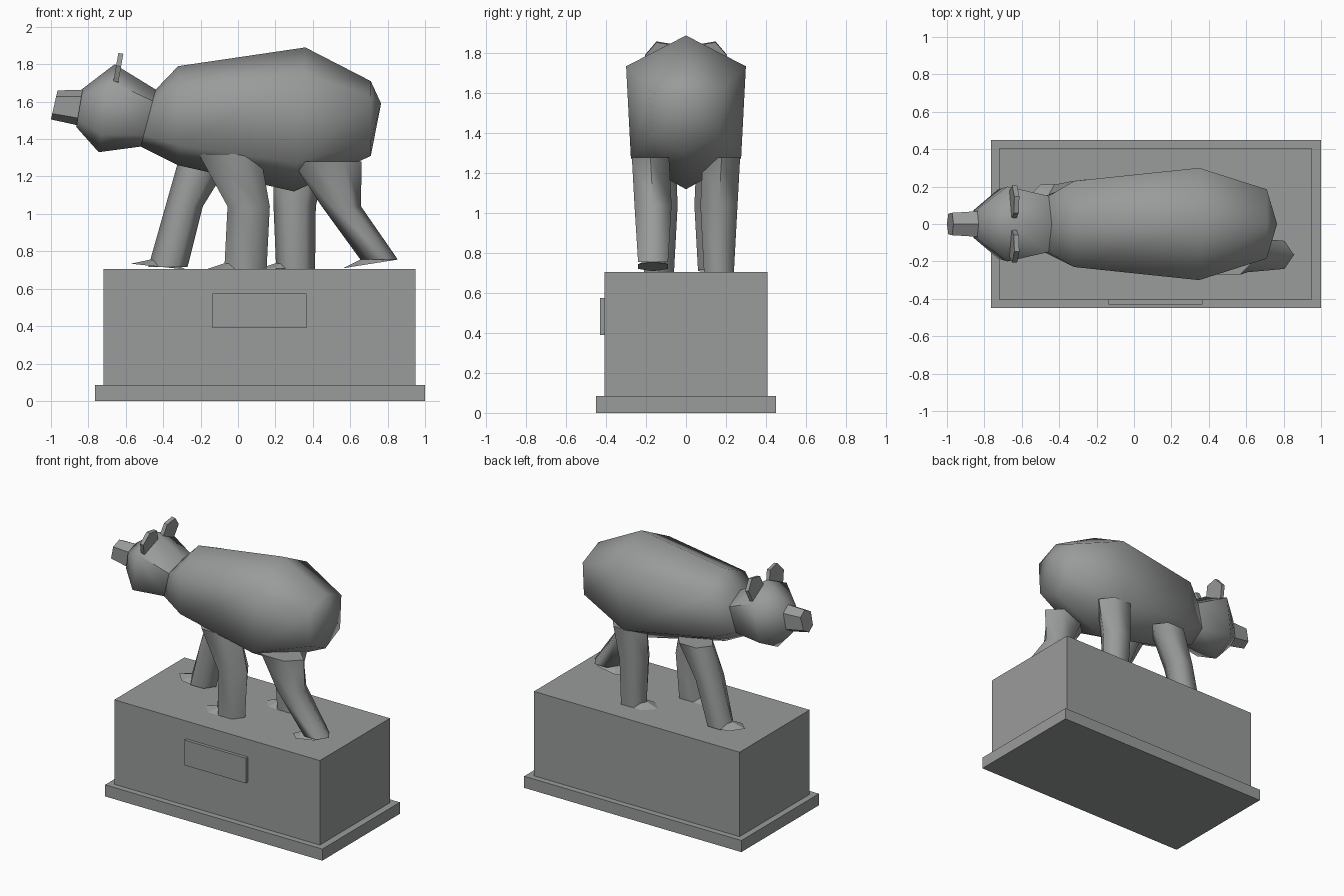
import bpy, bmesh, math
from mathutils import Matrix, Vector

if "Cube" in bpy.data.objects:
    bpy.data.objects.remove(bpy.data.objects["Cube"])

stone = bpy.data.materials.new("grey_stone")
stone.diffuse_color = (0.32, 0.33, 0.325, 1)
stone.use_nodes = True
stone.node_tree.nodes["Principled BSDF"].inputs["Base Color"].default_value = stone.diffuse_color


def finish(name, bm, smooth=None):
    bmesh.ops.recalc_face_normals(bm, faces=bm.faces)
    me = bpy.data.meshes.new(name)
    bm.to_mesh(me)
    bm.free()
    me.materials.append(stone)
    ob = bpy.data.objects.new(name, me)
    bpy.context.collection.objects.link(ob)
    if smooth:
        bpy.context.view_layer.objects.active = ob
        ob.select_set(True)
        bpy.ops.object.shade_smooth_by_angle(angle=math.radians(smooth))
        ob.select_set(False)
    return ob


def box(name, x0, x1, y0, y1, z0, z1):
    bm = bmesh.new()
    bmesh.ops.create_cube(bm, size=1)
    for v in bm.verts:
        v.co = ((x0 + x1) / 2 + v.co.x * (x1 - x0),
                (y0 + y1) / 2 + v.co.y * (y1 - y0),
                (z0 + z1) / 2 + v.co.z * (z1 - z0))
    return finish(name, bm)


def loft(name, rings, tip=None, smooth=66):
    """Skin rings of equal point count; the end closes flat or on a tip."""
    bm = bmesh.new()
    loops = [[bm.verts.new(p) for p in r] for r in rings]
    n = len(loops[0])
    for a, b in zip(loops, loops[1:]):
        for i in range(n):
            j = (i + 1) % n
            bm.faces.new((a[i], a[j], b[j], b[i]))
    bm.faces.new(loops[0])
    if tip:
        t = bm.verts.new(tip)
        for i in range(n):
            bm.faces.new((loops[-1][i], loops[-1][(i + 1) % n], t))
    else:
        bm.faces.new(loops[-1])
    return finish(name, bm, smooth)


def section(xt, zt, xb, zb, w):
    """Upright six-sided section from its top point, bottom point and half width."""
    top, bot = Vector((xt, 0, zt)), Vector((xb, 0, zb))
    pts = ((0, 1), (w, .8), (w * .92, .2), (0, 0), (-w * .92, .2), (-w, .8))
    return [bot.lerp(top, f) + Vector((0, y, 0)) for y, f in pts]


def level(x, y, z, rx, ry):
    """Level six-sided section of a leg."""
    return [(x + rx * math.cos(k * math.pi / 3),
             y + ry / .866 * math.sin(k * math.pi / 3), z) for k in range(6)]


# plinth with plaque
box("plinth_foot", -0.765, 1.0, -0.45, 0.45, 0, 0.085)
box("plinth_block", -0.72, 0.95, -0.407, 0.407, 0.085, 0.705)
box("plaque", -0.135, 0.365, -0.43, -0.40, 0.39, 0.575)

# body
loft("body", [section(-0.44, 1.665, -0.52, 1.36, 0.15),
              section(-0.32, 1.79, -0.32, 1.26, 0.23),
              section(0.36, 1.89, 0.30, 1.12, 0.30),
              section(0.71, 1.71, 0.71, 1.31, 0.185)], tip=(0.765, 0, 1.59))

# head and snout
loft("head", [section(-0.44, 1.665, -0.52, 1.36, 0.15),
              section(-0.66, 1.80, -0.745, 1.33, 0.20),
              section(-0.83, 1.67, -0.865, 1.465, 0.08)])
loft("snout", [section(-0.80, 1.665, -0.84, 1.47, 0.07),
               section(-0.965, 1.66, -1.0, 1.505, 0.06)], smooth=35)

# ears: thin six-sided plates leaning back and outwards
for side, s in (("left", -1), ("right", 1)):
    bm = bmesh.new()
    m = (Matrix.Translation((-0.641, s * 0.117, 1.775))
         @ Matrix.Rotation(math.radians(10), 4, 'Y')
         @ Matrix.Rotation(math.radians(-20 * s), 4, 'X')
         @ Matrix.Rotation(math.radians(90), 4, 'Y')
         @ Matrix.Rotation(math.radians(30), 4, 'Z'))
    bmesh.ops.create_cone(bm, cap_ends=True, segments=6, radius1=0.09,
                          radius2=0.09, depth=0.027, matrix=m)
    finish("ear_" + side, bm)

# legs: hip, knee and ankle sections as (x, z, half length), then foot (x, z, tilt)
legs = {
    "front_leg_left": (-0.135, (-0.045, 1.32, .165), (0.057, 1.04, .113),
                       (0.04, 0.705, .113), (-0.02, 0.705, 0)),
    "back_leg_left": (-0.165, (0.475, 1.28, .185), (0.553, 1.04, .105),
                      (0.755, 0.755, .10), (0.71, 0.733, -9)),
    "front_leg_right": (0.135, (-0.18, 1.28, .14), (-0.288, 1.04, .10),
                        (-0.375, 0.715, .105), (-0.425, 0.718, 6)),
    "back_leg_right": (0.165, (0.33, 1.28, .14), (0.303, 1.04, .113),
                       (0.308, 0.705, .104), (0.26, 0.707, 0)),
}
for name, (y, hip, knee, ankle, foot) in legs.items():
    loft(name, [level(x, y + dy, z, r, ry) for (x, z, r), ry, dy in
                ((hip, .093, y * .08), (knee, .093, 0), (ankle, .075, 0))], smooth=66)
    # low pointed foot
    bm = bmesh.new()
    m = (Matrix.Translation((foot[0], y, foot[1]))
         @ Matrix.Rotation(math.radians(foot[2]), 4, 'Y')
         @ Matrix.Diagonal((1, .58, 1, 1))
         @ Matrix.Translation((0, 0, 0.021))
         @ Matrix.Rotation(math.radians(90), 4, 'Z'))
    bmesh.ops.create_cone(bm, cap_ends=True, segments=6, radius1=0.15,
                          radius2=0.02, depth=0.042, matrix=m)
    # point the toe along x
    xs = [v.co.x for v in bm.verts]
    for v in bm.verts:
        if v.co.x < min(xs) + .03:
            v.co.x = foot[0] - .147
            v.co.y = y + (v.co.y - y) * .6
    finish(name.replace("leg", "foot"), bm)
